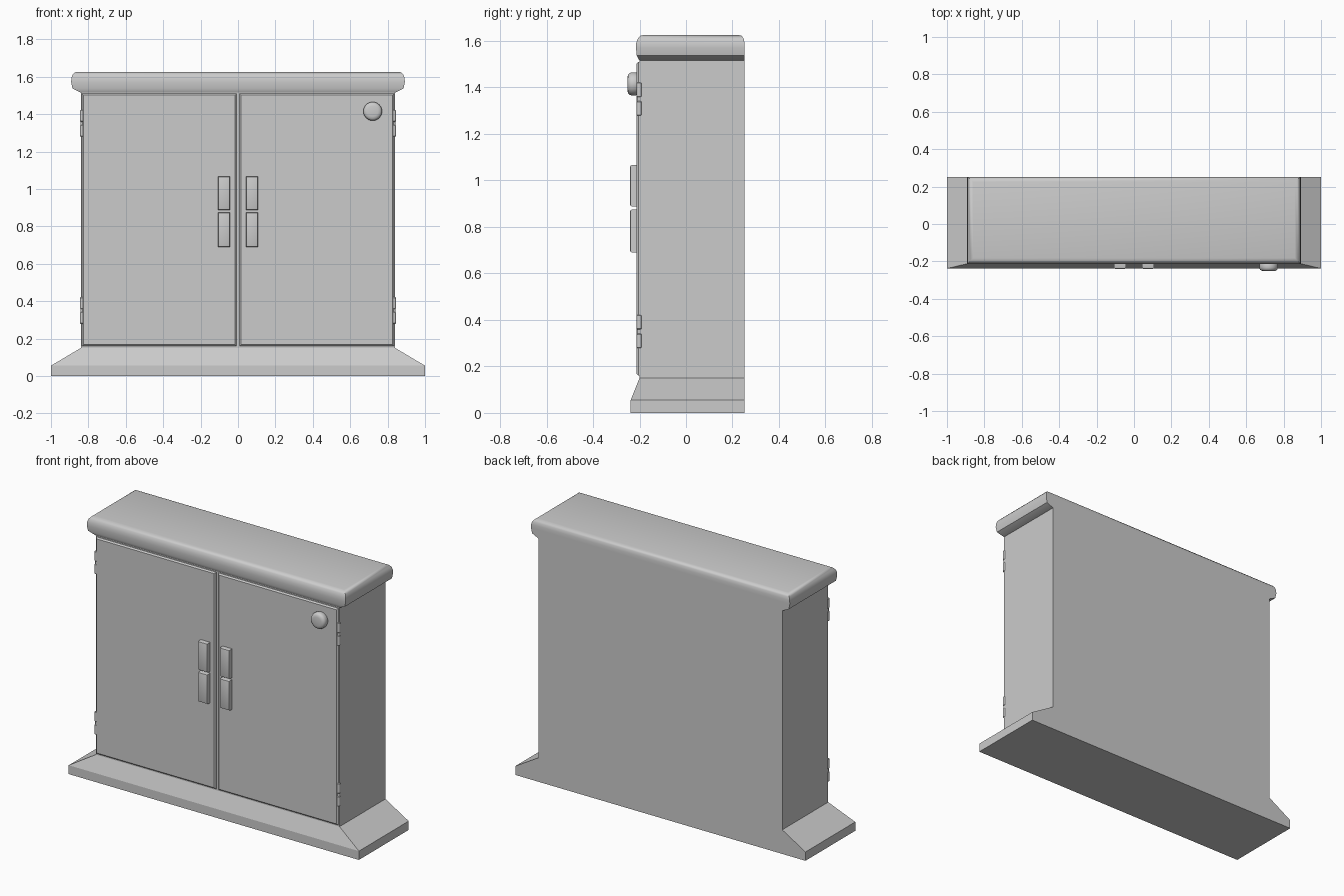
import bpy, bmesh, math

if "Cube" in bpy.data.objects:
    bpy.data.objects.remove(bpy.data.objects["Cube"])


def finish(bm, name, smooth=None):
    bmesh.ops.recalc_face_normals(bm, faces=bm.faces[:])
    me = bpy.data.meshes.new(name)
    bm.to_mesh(me)
    bm.free()
    ob = bpy.data.objects.new(name, me)
    bpy.context.collection.objects.link(ob)
    if smooth:
        bpy.ops.object.select_all(action='DESELECT')
        ob.select_set(True)
        bpy.context.view_layer.objects.active = ob
        bpy.ops.object.shade_smooth_by_angle(angle=math.radians(smooth))
    return ob


def loft(name, rings, smooth=None):
    """Stack rectangles given as (half width, front y, back y, z)."""
    bm = bmesh.new()
    loops = [[bm.verts.new(p) for p in ((-x, f, z), (x, f, z), (x, b, z), (-x, b, z))]
             for x, f, b, z in rings]
    for lo, hi in zip(loops, loops[1:]):
        for i in range(4):
            j = (i + 1) % 4
            bm.faces.new((lo[i], lo[j], hi[j], hi[i]))
    bm.faces.new(loops[0])
    bm.faces.new(loops[-1])
    return finish(bm, name, smooth)


def box(name, x0, x1, y0, y1, z0, z1, bevel, segments=1):
    """Block with its front rim bevelled."""
    bm = bmesh.new()
    bmesh.ops.create_cube(bm, size=1)
    for v in bm.verts:
        v.co = ((x0 + x1) / 2 + v.co.x * (x1 - x0),
                (y0 + y1) / 2 + v.co.y * (y1 - y0),
                (z0 + z1) / 2 + v.co.z * (z1 - z0))
    rim = [e for e in bm.edges if all(v.co.y < (y0 + y1) / 2 for v in e.verts)]
    bmesh.ops.bevel(bm, geom=rim, offset=bevel, segments=segments, profile=0.5, affect='EDGES')
    return finish(bm, name, 35)


def lathe(name, profile, centre, axis, steps):
    """Spin (radius, offset) pairs about the y or z axis."""
    bm = bmesh.new()
    cx, cy, cz = centre
    rings = []
    for r, d in profile:
        ring = []
        for i in range(steps):
            a = 2 * math.pi * i / steps
            u, w = r * math.cos(a), r * math.sin(a)
            p = (cx + u, cy + d, cz + w) if axis == 'Y' else (cx + u, cy + w, cz + d)
            ring.append(bm.verts.new(p))
        rings.append(ring)
    for lo, hi in zip(rings, rings[1:]):
        for i in range(steps):
            j = (i + 1) % steps
            bm.faces.new((lo[i], lo[j], hi[j], hi[i]))
    bm.faces.new(rings[0])
    bm.faces.new(rings[-1])
    return finish(bm, name, 40)


# Plinth with sloped shoulders running into the carcass
loft("cabinet_body", [(1.0, -0.238, 0.252, 0), (1.0, -0.238, 0.252, 0.055),
                      (0.84, -0.2, 0.252, 0.15), (0.84, -0.2, 0.252, 1.517)])

# Rounded top slab with undercut
loft("cabinet_top", [(0.84, -0.2, 0.252, 1.515), (0.885, -0.212, 0.252, 1.537),
                     (0.892, -0.215, 0.252, 1.57), (0.891, -0.214, 0.252, 1.592),
                     (0.885, -0.207, 0.248, 1.61), (0.874, -0.197, 0.239, 1.622),
                     (0.86, -0.182, 0.225, 1.626)], 40)

for side, s in (("left", -1), ("right", 1)):
    # Doors
    xs = sorted((s * 0.008, s * 0.834))
    box(side + "_door", xs[0], xs[1], -0.212, -0.195, 0.16, 1.51, 0.008)
    # Split pull handles
    xs = sorted((s * 0.043, s * 0.108))
    for part, z0, z1 in (("lower", 0.69, 0.875), ("upper", 0.887, 1.067)):
        box(f"{side}_{part}_handle", xs[0], xs[1], -0.241, -0.205, z0, z1, 0.01, 2)
    # Hinge barrels
    for level, zc in (("lower", 0.35), ("upper", 1.35)):
        for n, dz in enumerate((-0.04, 0.04)):
            lathe(f"{side}_{level}_hinge_{n}",
                  [(0.008, -0.031), (0.011, -0.028), (0.011, 0.028), (0.008, 0.031)],
                  (s * 0.834, -0.201, zc + dz), 'Z', 12)
        lathe(f"{side}_{level}_hinge_pin", [(0.008, -0.012), (0.008, 0.012)],
              (s * 0.834, -0.201, zc), 'Z', 12)

# Round lock knob
lathe("lock_knob", [(0.046, 0), (0.05, -0.012), (0.05, -0.027), (0.047, -0.037),
                    (0.04, -0.043), (0.028, -0.046)], (0.72, -0.206, 1.415), 'Y', 32)
